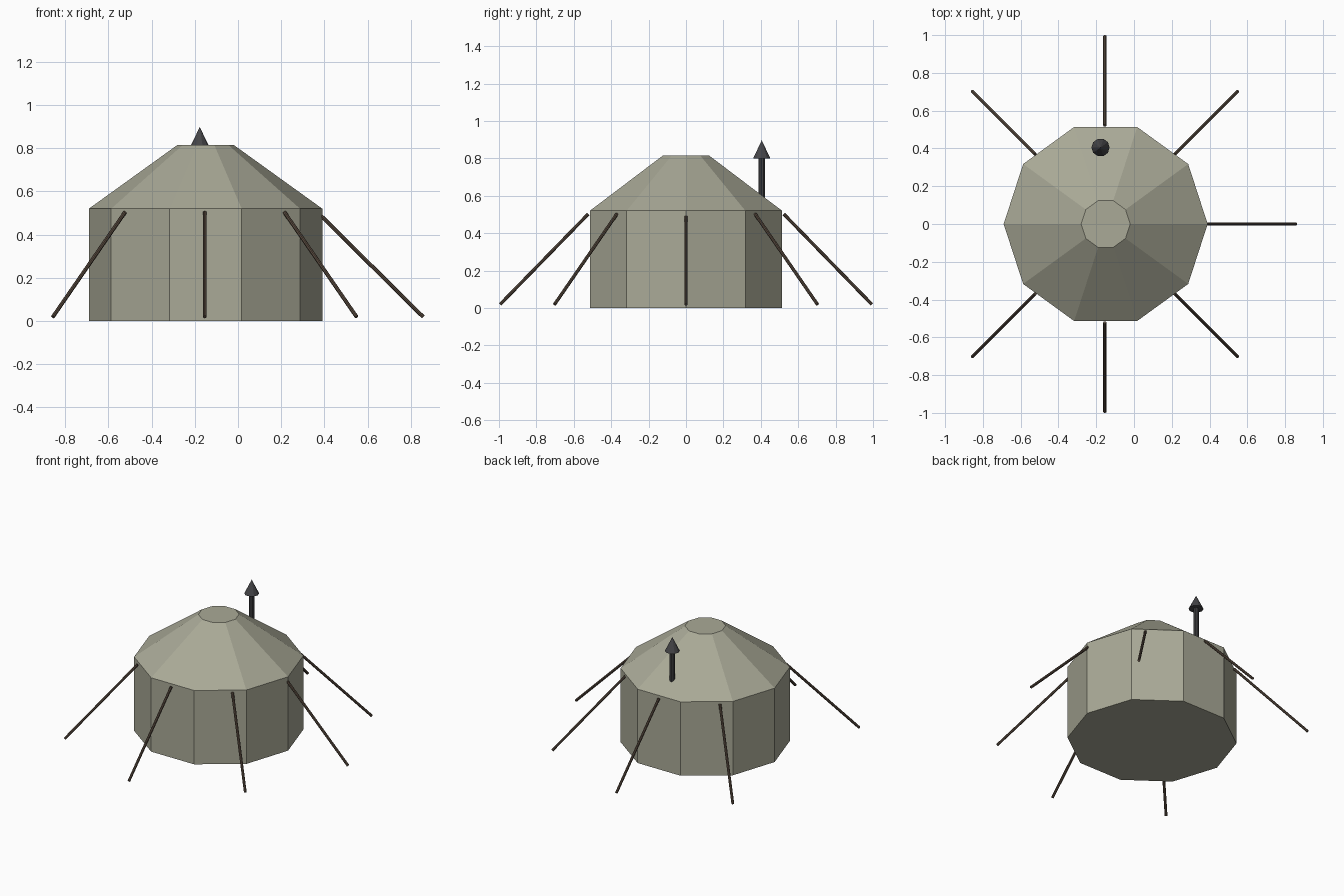
import bpy, bmesh
from math import sin, cos, pi, radians
from mathutils import Vector

if "Cube" in bpy.data.objects:
    bpy.data.objects.remove(bpy.data.objects["Cube"])

CX = -0.15  # tent axis


def material(name, rgb):
    m = bpy.data.materials.new(name)
    m.diffuse_color = (*rgb, 1)
    m.use_nodes = True
    m.node_tree.nodes["Principled BSDF"].inputs["Base Color"].default_value = m.diffuse_color
    return m


canvas = material("canvas", (0.40, 0.40, 0.31))
rope = material("rope", (0.10, 0.07, 0.05))
metal = material("dark_metal", (0.06, 0.06, 0.065))


def lathe(name, profile, sides, center, mat):
    """Flat-faced closed solid from (radius, z) rings; radius 0 makes a tip."""
    bm = bmesh.new()
    rings = []
    for r, z in profile:
        n = sides if r > 0 else 1
        rings.append([bm.verts.new((center[0] + r * cos(2 * pi * i / sides),
                                    center[1] + r * sin(2 * pi * i / sides), z))
                      for i in range(n)])
    for a, b in zip(rings, rings[1:]):
        for i in range(sides):
            j = (i + 1) % sides
            if len(b) == 1:
                bm.faces.new((a[i], a[j], b[0]))
            else:
                bm.faces.new((a[i], a[j], b[j], b[i]))
    bm.faces.new(rings[0][::-1])
    if len(rings[-1]) > 1:
        bm.faces.new(rings[-1])
    bmesh.ops.recalc_face_normals(bm, faces=bm.faces)
    mesh = bpy.data.meshes.new(name)
    bm.to_mesh(mesh)
    bm.free()
    mesh.materials.append(mat)
    ob = bpy.data.objects.new(name, mesh)
    bpy.context.collection.objects.link(ob)
    return ob


def rod(name, p, q, radius, mat):
    p, q = Vector(p), Vector(q)
    d = q - p
    bpy.ops.mesh.primitive_cylinder_add(vertices=8, radius=radius, depth=d.length,
                                        location=(p + q) / 2)
    ob = bpy.context.object
    ob.name = name
    ob.rotation_euler = d.to_track_quat('Z', 'Y').to_euler()
    ob.data.materials.append(mat)


# Ten-sided canvas walls and roof with closed floor
lathe("tent_body", [(0.54, 0), (0.54, 0.52), (0.13, 0.815)], 10, (CX, 0), canvas)

# Stove pipe and its conical cap
PIPE = (-0.177, 0.405)
lathe("stove_pipe", [(0.018, 0.52), (0.018, 0.81)], 10, PIPE, metal)
lathe("stove_pipe_cap", [(0.048, 0.80), (0, 0.897)], 10, PIPE, metal)

# Guy ropes every 45 degrees, none on the left side
for k, deg in enumerate((0, 45, 90, 135, 225, 270, 315)):
    c, s = cos(radians(deg)), sin(radians(deg))
    rod(f"guy_rope_{k + 1}", (CX - 0.004 + 0.522 * c, 0.522 * s, 0.503),
        (CX - 0.004 + 0.994 * c + (0.017 if deg == 0 else 0), 0.994 * s, 0.019), 0.009, rope)
